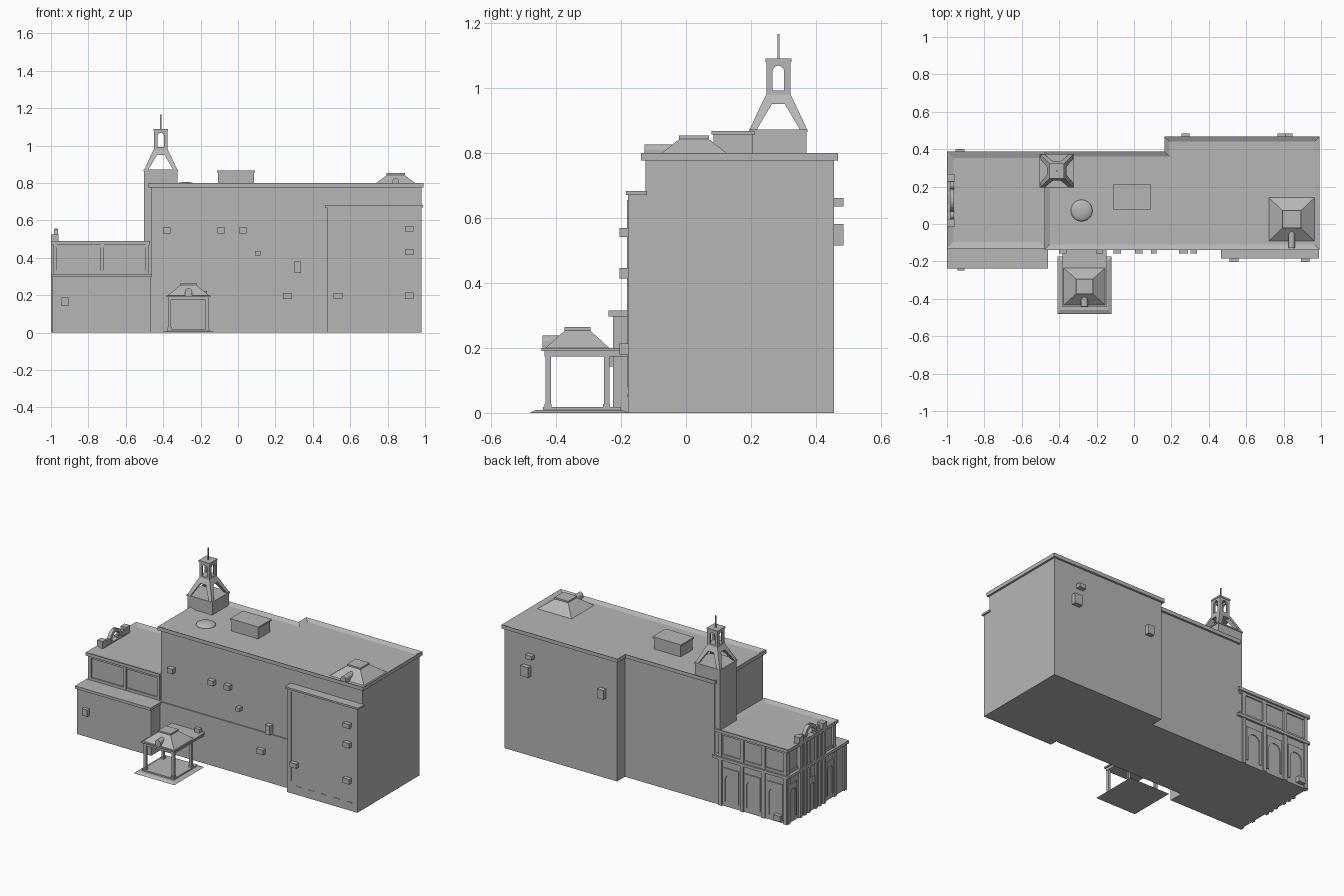
import bpy
import bmesh
from math import sin, cos, pi
from mathutils import Vector

if "Cube" in bpy.data.objects:
    bpy.data.objects.remove(bpy.data.objects["Cube"], do_unlink=True)

GREY = (.47, .47, .47, 1)
plaster = bpy.data.materials.new("grey plaster")
plaster.use_nodes = True
plaster.diffuse_color = GREY
plaster.node_tree.nodes["Principled BSDF"].inputs["Base Color"].default_value = GREY


def finish(name, bm):
    bmesh.ops.recalc_face_normals(bm, faces=bm.faces)
    mesh = bpy.data.meshes.new(name)
    bm.to_mesh(mesh)
    bm.free()
    mesh.materials.append(plaster)
    part = bpy.data.objects.new(name, mesh)
    bpy.context.collection.objects.link(part)
    return part


def extrude(name, outline, axis, start, end, rim=0, sink=0):
    """Extrude an outline along an axis; a rim sinks the far face like a parapet."""
    place = {"x": lambda u, v: (start, u, v),
             "y": lambda u, v: (u, start, v),
             "z": lambda u, v: (u, v, start)}[axis]
    shift = Vector([end - start if a == axis else 0 for a in "xyz"])
    bm = bmesh.new()
    face = bm.faces.new([bm.verts.new(place(u, v)) for u, v in outline])
    result = bmesh.ops.extrude_face_region(bm, geom=[face], use_keep_orig=True)
    moved = [g for g in result["geom"] if isinstance(g, bmesh.types.BMVert)]
    bmesh.ops.translate(bm, verts=moved, vec=shift)
    bmesh.ops.recalc_face_normals(bm, faces=bm.faces)
    if rim:
        top = max(bm.faces, key=lambda f: f.calc_center_median().z)
        bmesh.ops.inset_region(bm, faces=[top], thickness=rim, use_even_offset=True)
        bmesh.ops.translate(bm, verts=list(top.verts), vec=(0, 0, -sink))
    return finish(name, bm)


def rect(left, right, front, back):
    return [(left, front), (right, front), (right, back), (left, back)]


def box(name, left, right, front, back, low, high, **rim):
    return extrude(name, rect(left, right, front, back), "z", low, high, **rim)


def frustum(name, base, low, top, high):
    """Loft between two (centre x, centre y, half x, half y) rectangles."""
    bm = bmesh.new()
    rings = []
    for (x, y, a, b), z in ((base, low), (top, high)):
        rings.append([bm.verts.new((u, v, z)) for u, v in rect(x - a, x + a, y - b, y + b)])
    lower, upper = rings
    bm.faces.new(lower)
    bm.faces.new(upper)
    for i in range(4):
        j = (i + 1) % 4
        bm.faces.new((lower[i], lower[j], upper[j], upper[i]))
    return finish(name, bm)


def arc(centre, height, radius, steps=10):
    return [(centre + radius * cos(pi * i / steps), height + radius * sin(pi * i / steps))
            for i in range(steps + 1)]


def arch_frame(centre, low, spring, outer, inner, high):
    """Rectangular frame outline with a round-headed opening."""
    return [(centre - outer, low), (centre - outer, high), (centre + outer, high),
            (centre + outer, low), (centre + inner, low)] + \
        arc(centre, spring, inner) + [(centre - inner, low)]


def arched(centre, low, spring, radius):
    return [(centre - radius, low), (centre + radius, low)] + arc(centre, spring, radius)


# Main block, stepped at the back
def main_outline(grow):
    west, east, front, back = -.465 - grow, .98 + grow, -.125 - grow, .455 + grow
    step, inner = .175 - grow, .375 + grow
    return [(west, front), (east, front), (east, back), (step, back), (step, inner), (west, inner)]


extrude("main_block", main_outline(0), "z", 0, .776)
extrude("main_parapet", main_outline(.013), "z", .776, .8, rim=.028, sink=.014)
box("lower_front_wall", -.465, .47, -.132, -.12, 0, .315)

# Projecting front bay with its coping and shallow strips
box("front_bay", .475, .98, -.178, -.12, 0, .67)
box("front_bay_coping", .465, .99, -.185, -.12, .67, .682)
for x, wide in ((.505, .002), (.61, .006)):
    box("bay_strip", x - wide, x + wide, -.181, -.17, .08, .655)
for i in range(5):
    x = .56 + i * .09
    box("bay_vent", x - .02, x + .02, -.181, -.17, .05, .056)

# Left wing, lower and upper storeys
box("wing_lower", -.985, -.465, -.225, .373, 0, .297)
box("wing_ledge", -1, -.46, -.238, .387, .297, .315)
box("wing_upper", -.975, -.48, -.112, .368, .315, .472)
box("wing_parapet", -1, -.47, -.13, .387, .47, .49, rim=.034, sink=.012)
box("wing_low_band", -.982, -.48, -.12, .376, .315, .332)
box("wing_high_band", -.982, -.48, -.12, .376, .455, .472)

# Wing pilasters on front, back and left
for x in (-.977, -.725, -.485):
    box("front_pilaster", x - .009, x + .009, -.122, -.1, .315, .472)
for x in (-.975, -.82, -.665, -.51):
    box("back_upper_pilaster", x - .012, x + .012, .36, .38, .315, .472)
    box("back_lower_pilaster", x - .012, x + .012, .36, .382, 0, .3)
for x in (-.9, -.74, -.585):
    extrude("back_arch", arch_frame(x, .03, .17, .055, .042, .25), "y", .37, .379)
for y in (-.11, .365):
    box("side_upper_pilaster", -.987, -.97, y - .012, y + .012, .315, .472)
for y in (-.213, -.11, .362):
    box("side_lower_pilaster", -.994, -.97, y - .012, y + .012, 0, .3)
for y in (-.06, .315):
    extrude("side_arch", arch_frame(y, .03, .19, .035, .025, .25), "x", -.991, -.98)

# Central entrance bay on the left end
MID = .127
box("entrance_bay", -.99, -.96, MID - .13, MID + .13, 0, .485)
for offset in (.12, .078, .035):
    for side in (-1, 1):
        y = MID + side * offset
        box("entrance_pilaster", -1, -.97, y - .009, y + .009, 0, .49)
extrude("entrance_door", arch_frame(MID, .01, .16, .027, .019, .22), "x", -.996, -.98)

# Crest above the entrance
extrude("crest_arch", arch_frame(MID, .48, .495, .045, .032, .5)[:1]
        + arc(MID, .495, .06)[::-1] + arc(MID, .495, .04), "x", -.985, -.962)
for side in (-1, 1):
    y = MID + side * .12
    box("crest_block", -1, -.96, y - .02, y + .02, .48, .525)
    y = MID + side * .08
    extrude("crest_scroll", arched(y, .48, .495, .022), "x", -.98, -.962)
box("crest_finial", -.978, -.966, MID - .008, MID + .008, .545, .557)

# Bell tower
TX, TY = -.413, .284
box("tower_shaft", TX - .089, TX + .089, TY - .084, TY + .086, 0, .865)
box("tower_deck", TX - .093, TX + .093, TY - .09, TY + .09, .864, .872)
for sx in (-1, 1):
    for sy in (-1, 1):
        frustum("tower_leg", (TX + sx * .077, TY + sy * .077, .011, .011), .872,
                (TX + sx * .036, TY + sy * .036, .016, .016), .95)
frustum("tower_collar", (TX, TY, .052, .052), .95, (TX, TY, .037, .037), .98)
box("belfry_floor", TX - .037, TX + .037, TY - .037, TY + .037, .98, .992)
for side in (-1, 1):
    near, far = side * .037, side * .026
    extrude("belfry_arch", arch_frame(TX, .985, 1.05, .037, .018, 1.082), "y", TY + near, TY + far)
    extrude("belfry_arch", arch_frame(TY, .985, 1.05, .037, .018, 1.082), "x", TX + near, TX + far)
box("belfry_cap", TX - .04, TX + .04, TY - .04, TY + .04, 1.08, 1.09)
box("tower_spire", TX - .003, TX + .003, TY - .003, TY + .003, 1.09, 1.166)

# Roof hut and shallow dome
box("roof_hut", -.106, .086, .084, .206, .78, .857)
box("roof_hut_lid", -.112, .092, .078, .212, .857, .867)
bpy.ops.mesh.primitive_uv_sphere_add(segments=24, ring_count=12, radius=1, location=(-.28, .072, .786))
dome = bpy.context.object
dome.name = "roof_dome"
dome.scale = (.058, .058, .02)
dome.data.materials.append(plaster)
bpy.ops.object.shade_smooth_by_angle()


# Hipped lanterns with a barrel dormer, on the roof and over the porch
def lantern(name, x, y, half, front_half, low, rise, dormer):
    top = (x, y, half * .36, front_half * .36)
    frustum(name + "_roof", (x, y, half, front_half), low, top, low + rise)
    box(name + "_cap", x - half * .4, x + half * .4, y - front_half * .4, y + front_half * .4,
        low + rise - .002, low + rise + .008)
    extrude(name + "_dormer", arched(x, low, low + .022, .018), "y", dormer, y - front_half * .5)


lantern("skylight", .843, .025, .122, .116, .786, .059, -.128)
PX, PY = -.265, -.334
lantern("porch", PX, PY, .112, .1, .198, .058, -.442)

# Porch
frustum("porch_step", (PX, -.328, .145, .153), 0, (PX, -.328, .125, .133), .009)
box("porch_floor", PX - .115, PX + .115, -.44, -.2, .009, .018)
for x in (PX - .1, PX + .1):
    for y in (-.424, -.244):
        box("porch_post", x - .008, x + .008, y - .008, y + .008, .015, .178)
        box("porch_post_base", x - .011, x + .011, y - .011, y + .011, .015, .028)
box("porch_beam", PX - .11, PX + .11, -.435, -.13, .174, .19)
box("porch_cornice", PX - .118, PX + .118, -.444, -.13, .19, .199)

# Wall-mounted units: x, z, half width, half height
MAIN_UNITS = [(-.38, .545, .02, .016), (-.09, .545, .02, .016), (.025, .545, .02, .016),
              (.105, .425, .014, .012), (.32, .35, .017, .03), (.265, .195, .024, .016),
              (-.185, .21, .018, .014)]
BAY_UNITS = [(.535, .197, .024, .015), (.915, .197, .023, .017), (.915, .43, .023, .016),
             (.915, .555, .023, .014)]
BACK_UNITS = [(.275, .548, .022, .03), (.82, .548, .028, .033), (.79, .648, .024, .013)]
for units, wall, out in ((MAIN_UNITS, -.12, -.157), (BAY_UNITS, -.17, -.204),
                         (BACK_UNITS, .45, .484), ([(-.925, .165, .019, .022)], -.22, -.248),
                         ([(-.93, .035, .024, .018)], .36, .4)):
    for x, z, wide, tall in units:
        extrude("wall_unit", rect(x - wide, x + wide, z - tall, z + tall), "y", wall, out)
